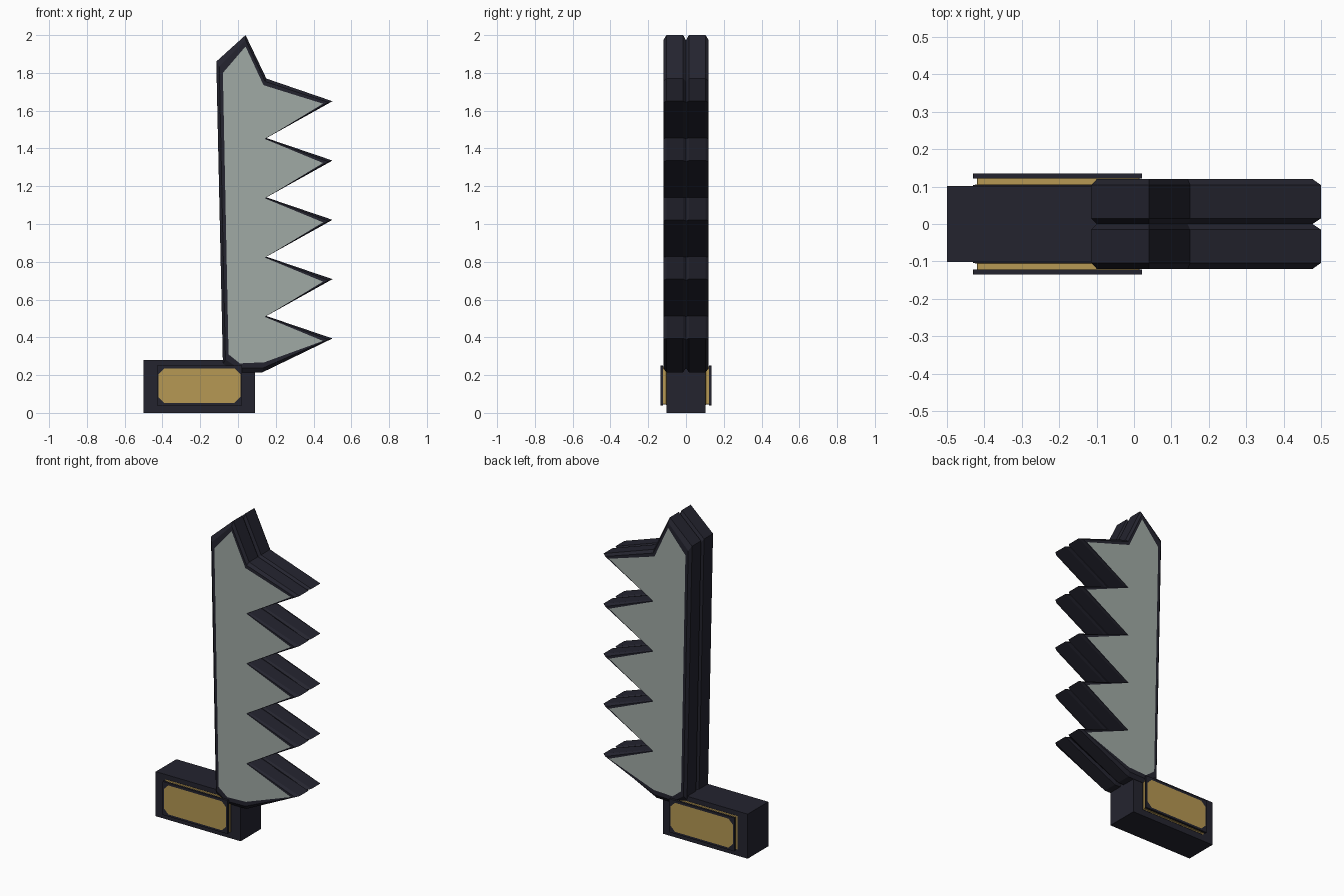
import bpy, bmesh

if "Cube" in bpy.data.objects:
    bpy.data.objects.remove(bpy.data.objects["Cube"])


def material(name, rgb):
    m = bpy.data.materials.new(name)
    m.diffuse_color = (*[(c / 255 / 12.92 if c < 11 else ((c / 255 + 0.055) / 1.055) ** 2.4) for c in rgb], 1)
    m.use_nodes = True
    m.node_tree.nodes["Principled BSDF"].inputs["Base Color"].default_value = m.diffuse_color
    return m


DARK, STEEL, GOLD = range(3)
MATS = [material("dark iron", (36, 36, 47)), material("pale steel", (160, 170, 165)),
        material("dull gold", (182, 152, 83))]


def loft(name, rings, bands, cap):
    """Join (outline, y) rings along y; one material per band and one for the end caps."""
    bm = bmesh.new()
    loops = [[bm.verts.new((x, y, z)) for x, z in pts] for pts, y in rings]
    n = len(loops[0])
    for a, b, mat in zip(loops, loops[1:], bands):
        for i in range(n):
            j = (i + 1) % n
            bm.faces.new((a[i], a[j], b[j], b[i])).material_index = mat
    for loop in (loops[0], loops[-1]):
        bm.faces.new(loop).material_index = cap
    bmesh.ops.recalc_face_normals(bm, faces=bm.faces)
    mesh = bpy.data.meshes.new(name)
    bm.to_mesh(mesh)
    bm.free()
    for m in MATS:
        mesh.materials.append(m)
    obj = bpy.data.objects.new(name, mesh)
    bpy.context.collection.objects.link(obj)
    return obj


def rect(x0, x1, z0, z1, c):
    """Rectangle with corners cut by c."""
    return [(x0 + c, z0), (x1 - c, z0), (x1, z0 + c), (x1, z1 - c),
            (x1 - c, z1), (x0 + c, z1), (x0, z1 - c), (x0, z0 + c)]


# Blade: outer silhouette and the steel field inside it
outer = [(-0.08, 0.26), (-0.115, 1.86), (0.04, 2.0), (0.15, 1.77)]
field = [(-0.05, 0.31), (-0.08, 1.80), (0.04, 1.94), (0.135, 1.735)]
for k in range(5):
    z = 1.65 - 0.314 * k
    outer.append((0.5, z))
    field.append((0.45, z - 0.013))
    if k < 4:
        outer.append((0.15, z - 0.195))
        field.append((0.142, z - 0.20))
outer += [(0.13, 0.215), (0.0, 0.215)]
field += [(0.14, 0.268), (0.01, 0.262)]
bevel = [(a + 0.45 * (c - a), b + 0.45 * (d - b)) for (a, b), (c, d) in zip(outer, field)]

# Two bevelled halves meeting in a groove along the middle
half = [(bevel, 0.0), (outer, 0.015), (outer, 0.104), (bevel, 0.12), (field, 0.12)]
rings = [(p, -y) for p, y in reversed(half)] + half[1:]
loft("saw_blade", rings, [DARK] * 8, STEEL)

# Handle block
block = rect(-0.5, 0.09, 0.0, 0.28, 0.0005)
loft("handle_block", [(block, -0.102), (block, 0.102)], [DARK], DARK)

# Side plates with a gold panel and a gold line along the edge
plate = rect(-0.43, 0.022, 0.04, 0.25, 0.001)
panel = rect(-0.42, 0.012, 0.053, 0.235, 0.03)
for side, s in (("front", -1), ("back", 1)):
    loft(side + "_grip_plate",
         [(plate, s * 0.09), (plate, s * 0.104), (rect(-0.42, 0.015, 0.045, 0.245, 0.001), s * 0.106),
          (rect(-0.42, 0.015, 0.045, 0.245, 0.001), s * 0.122), (plate, s * 0.122),
          (plate, s * 0.135), (panel, s * 0.135)],
         [DARK, GOLD, GOLD, DARK, DARK, DARK], GOLD)
